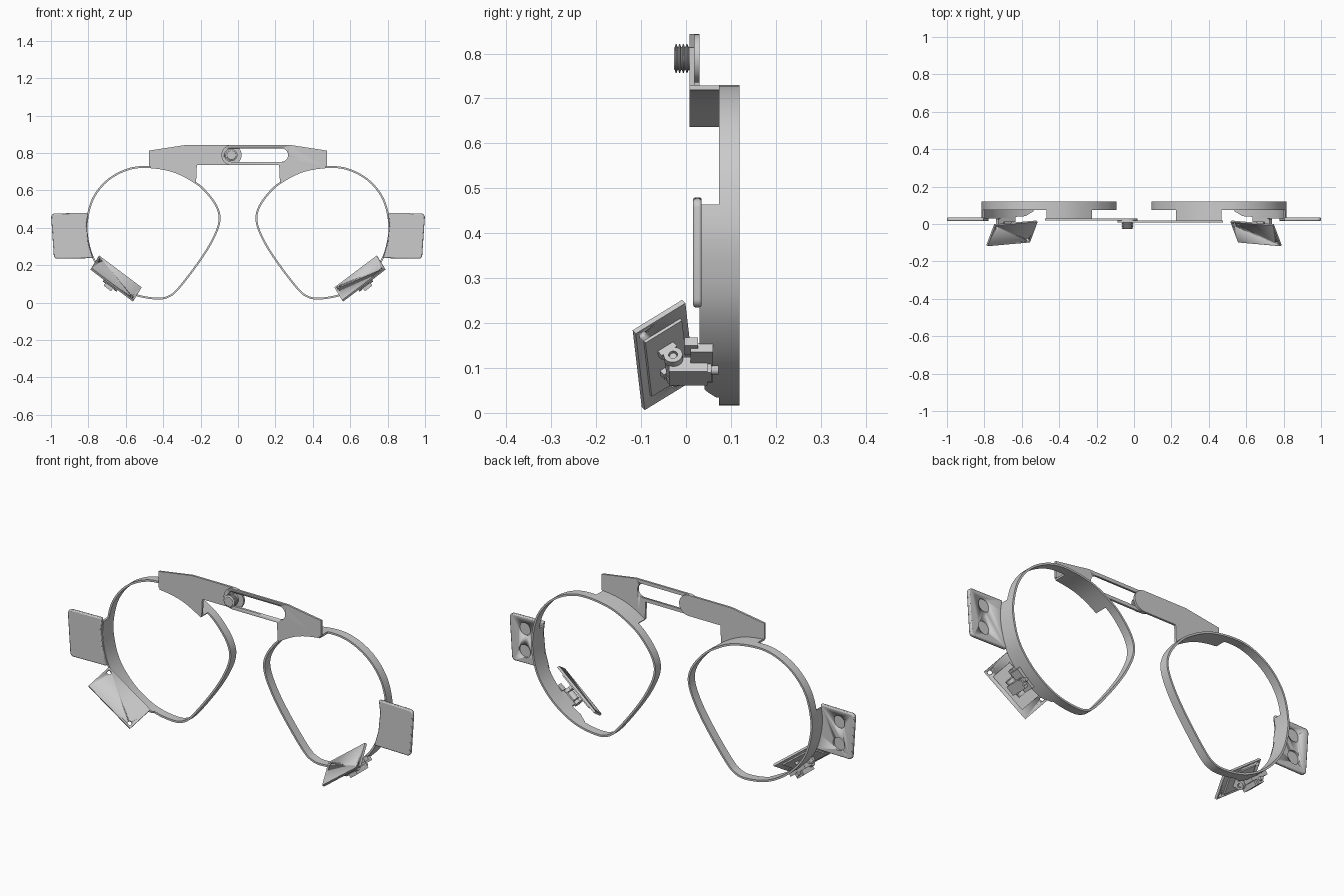
import bpy, bmesh, math
from mathutils import Vector as V

if "Cube" in bpy.data.objects:
    bpy.data.objects.remove(bpy.data.objects["Cube"])


def make(name, verts, faces, smooth=30):
    me = bpy.data.meshes.new(name)
    me.from_pydata([tuple(v) for v in verts], [], faces)
    bm = bmesh.new()
    bm.from_mesh(me)
    bmesh.ops.remove_doubles(bm, verts=bm.verts, dist=1e-5)
    bmesh.ops.recalc_face_normals(bm, faces=bm.faces)
    bm.to_mesh(me)
    bm.free()
    ob = bpy.data.objects.new(name, me)
    bpy.context.collection.objects.link(ob)
    if smooth:
        bpy.ops.object.select_all(action='DESELECT')
        ob.select_set(True)
        bpy.context.view_layer.objects.active = ob
        bpy.ops.object.shade_smooth_by_angle(angle=math.radians(smooth))
    return ob


def loft(name, rings, closed=False):
    """Skin a list of equal closed rings; cap the ends unless closed."""
    n, m = len(rings[0]), len(rings)
    verts = [v for r in rings for v in r]
    faces = [(i * n + j, i * n + (j + 1) % n, (i + 1) % m * n + (j + 1) % n, (i + 1) % m * n + j)
             for i in range(m if closed else m - 1) for j in range(n)]
    if not closed:
        faces += [tuple(range(n)), tuple(range((m - 1) * n, m * n))]
    return make(name, verts, faces)


def prism(name, pts, y0, y1, s=1):
    return loft(name, [[V((s * x, y, z)) for x, z in pts] for y in (y0, y1)])


def box(name, c, axes, size):
    a, b, d = [ax * (k / 2) for ax, k in zip(axes, size)]
    return loft(name, [[c + i * a + j * b + k * d for i, j in ((-1, -1), (1, -1), (1, 1), (-1, 1))]
                       for k in (-1, 1)])


def lathe(name, c, axis, profile, n=32):
    """Spin a closed (radius, height) profile about an axis through c."""
    p = axis.orthogonal().normalized()
    q = axis.cross(p)
    return loft(name, [[c + axis * h + (p * math.cos(t) + q * math.sin(t)) * r for r, h in profile]
                       for t in (2 * math.pi * i / n for i in range(n))], True)


def rod(name, c, axis, r, h):
    return lathe(name, c, axis, [(0, -h / 2), (r, -h / 2), (r, h / 2), (0, h / 2)])


def cut(ob, cutter):
    md = ob.modifiers.new("cut", 'BOOLEAN')
    md.object = cutter
    md.solver = 'EXACT'
    cutter.hide_render = True
    cutter.hide_viewport = True
    cutter.display_type = 'WIRE'


def arc(cx, cz, r, a0, a1, n=16):
    return [(cx + r * math.cos(math.radians(a0 + (a1 - a0) * i / n)),
             cz + r * math.sin(math.radians(a0 + (a1 - a0) * i / n))) for i in range(n + 1)]


# Lens outline, clockwise from the top, smoothed with Catmull-Rom
KEYS = [(.49, .73), (.60, .714), (.706, .653), (.782, .553), (.814, .42), (.803, .31), (.77, .22),
        (.705, .136), (.626, .074), (.54, .034), (.44, .017), (.374, .026), (.315, .072), (.2, .222),
        (.128, .34), (.094, .436), (.107, .51), (.157, .584), (.224, .645), (.345, .707)]
RIM = []
for i in range(len(KEYS)):
    p0, p1, p2, p3 = [V(KEYS[(i + k) % len(KEYS)]) for k in (-1, 0, 1, 2)]
    for k in range(6):
        t = k / 6
        RIM.append(.5 * (2 * p1 + (p2 - p0) * t + (2 * p0 - 5 * p1 + 4 * p2 - p3) * t * t
                         + (3 * p1 - p0 - 3 * p2 + p3) * t ** 3))
N = len(RIM)


def band(name, ids, front, back, s, closed=False):
    """Thin wall following the lens outline, with a variable front edge."""
    rings = []
    for i in ids:
        p = RIM[i]
        d = (RIM[(i + 1) % N] - RIM[i - 1]).normalized()
        q = p + V((d.y, -d.x)) * .010
        y = front(p)
        rings.append([V((s * x, yy, z)) for (x, z), yy in ((p, y), (p, back), (q, back), (q, y))])
    return loft(name, rings, closed)


def side_front(p):
    # front edge of the outer wall, tapering away at the bottom
    if p.y > .15:
        return .03
    if p.y > .05:
        return .03 + (.15 - p.y) * .12
    return .042 + (.05 - p.y) * 1.6


Y = V((0, 1, 0))
TOP = [i for i in range(N) if RIM[i].y > .6 and .22 < RIM[i].x < .476]
OUT = [i for i in range(N) if RIM[i].x > .53 and RIM[i].y < .48]

for s, side in ((1, "right"), (-1, "left")):
    M = lambda x, y, z: V((s * x, y, z))

    # Rim and its forward walls under the bridge and along the temple
    band(side + "_rim", range(N), lambda p: .074, .119, s, True)
    py0, py1 = (.008, .019) if s > 0 else (.019, .030)
    band(side + "_bridge_shelf", TOP, lambda p: py0, .076, s)
    band(side + "_temple_wall", OUT, side_front, .076, s)

    # Bridge plate: the right arm is slotted, the left arm lies behind it
    cx = -.035 * s
    plate = prism(side + "_bridge_arm", [(.475, .813), (.28, .843)] + arc(cx, .789, .054, 90, 270)
                  + [(.22, .735)] + [tuple(RIM[i]) for i in TOP] + [(.475, .729)], py0, py1, s)
    if s > 0:
        slot = prism("slot_cutter", arc(-.035, .789, .036, 90, 270) + arc(.232, .789, .036, -90, 90),
                     -.05, .1)
        cut(plate, slot)

    # Temple tab with two round magnet pockets in the back
    tab = prism(side + "_temple_tab", [(.802, .48)] + arc(.978, .456, .021, 90, 5, 5)
                + arc(.966, .254, .019, -5, -90, 5) + [(.776, .238), (.80, .32), (.81, .42)],
                .016, .035, s)
    bv = tab.modifiers.new("bevel", 'BEVEL')
    bv.width, bv.segments, bv.limit_method, bv.angle_limit = .005, 2, 'ANGLE', math.radians(50)
    for z in (.415, .3):
        cut(tab, rod("magnet_cutter", M(.91, .035, z), Y, .034, .02))

    # Tilted sensor board with two corner holes
    u, v = M(.226, -.02, .17).normalized(), M(.038, -.11, -.07)
    v = (v - u * v.dot(u)).normalized()
    n = u.cross(v) * s
    if n.y < 0:
        n = -n
    c = M(.652, -.05, .129)
    board = box(side + "_sensor_board", c, (u, v, n), (.284, .136, .012))
    for k in (-1, 1):
        cut(board, rod("board_hole_cutter", c + u * (k * .122) + v * (k * s * .05), n, .010, .05))
    box(side + "_board_back", c + n * .009, (u, v, n), (.20, .10, .008))

    # Hinge: two board lugs, a centre knuckle, pin and carrier block
    h = c + n * .042
    for k in (-1, 1):
        e = h + u * (k * .036)
        lathe(side + "_hinge_lug", e, u, [(.010, -.009), (.021, -.009), (.021, .009), (.010, .009)], 24)
        box(side + "_lug_foot", e - n * .025, (u, v, n), (.018, .042, .022))
    rod(side + "_hinge_knuckle", h, u, .02, .046)
    rod(side + "_hinge_pin", h, u, .008, .08)
    t, w = M(.79, 0, .61), M(.61, 0, -.79)
    box(side + "_hinge_carrier", M(.686, .005, .093), (t, Y, w), (.05, .085, .042))
    box(side + "_rim_clamp", M(.684, .035, .112), (t, Y, w), (.11, .05, .026))
    box(side + "_clamp_ear", M(.718, .012, .148), (t, Y, w), (.035, .03, .022))
    rod(side + "_clamp_screw", M(.692, .052, .095), Y, .010, .04)
    box(side + "_clamp_nut", M(.692, .05, .093), (t, Y, w), (.034, .014, .034))

# Threaded post on the left arm, reaching through the slot
thread = [(0, .022), (.026, .022), (.026, .006)]
for k in range(4):
    y = .004 - k * .008
    thread += [(.032, y - .001), (.032, y - .003), (.026, y - .005), (.026, y - .007)]
lathe("bridge_screw", V((-.035, 0, .789)), Y, thread[:-1] + [(.024, -.027), (0, -.027)])
